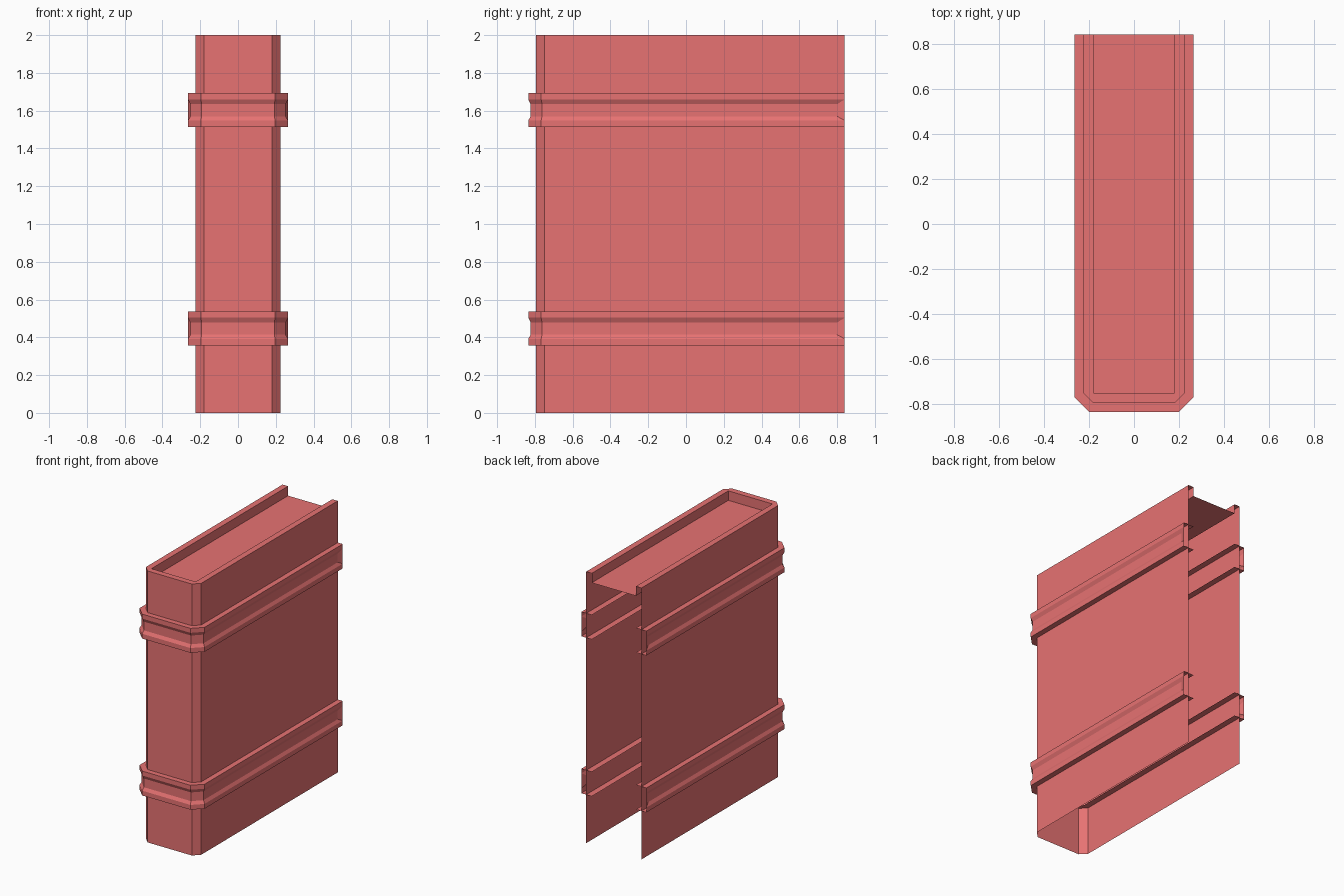
import bpy, bmesh

if "Cube" in bpy.data.objects:
    bpy.data.objects.remove(bpy.data.objects["Cube"])

BACK = 0.84

mat = bpy.data.materials.new("red_paint")
mat.diffuse_color = (0.8, 0.17, 0.17, 1)
mat.use_nodes = True
mat.node_tree.nodes["Principled BSDF"].inputs["Base Color"].default_value = mat.diffuse_color


def u_path(half, front, cut, back=BACK):
    """U-shaped plan with chamfered front corners, open at the back."""
    right = [(half - cut, -front), (half, -front + cut), (half, back)]
    return [(-x, y) for x, y in reversed(right)] + right


WALL = u_path(0.225, 0.795, 0.045)
INNER = u_path(0.18, 0.75, 0)
BAND = u_path(0.265, 0.835, 0.068)
GROOVE = u_path(0.252, 0.822, 0.06, 0.80)


def sweep(name, rows, floor=False, end_caps=()):
    """Skin a stack of (path, z) rows into an open sheet."""
    bm = bmesh.new()
    vs = [[bm.verts.new((x, y, z)) for x, y in path] for path, z in rows]
    for a, b in zip(vs, vs[1:]):
        for i in range(len(a) - 1):
            bm.faces.new((a[i], a[i + 1], b[i + 1], b[i]))
    if floor:
        bm.faces.new(vs[-1])
    if end_caps:
        c = [vs[r] for r in end_caps]
        bm.faces.new([row[-1] for row in c])
        bm.faces.new([row[0] for row in reversed(c)])
    bmesh.ops.remove_doubles(bm, verts=bm.verts, dist=1e-5)
    me = bpy.data.meshes.new(name)
    bm.to_mesh(me)
    bm.free()
    me.materials.append(mat)
    ob = bpy.data.objects.new(name, me)
    bpy.context.collection.objects.link(ob)
    return ob


# Main shell: walls, top rim and recessed top panel
sweep("shell", [(WALL, 0), (WALL, 2), (INNER, 2), (INNER, 1.93)], floor=True)

# Grooved bands wrapping the shell, groove closing toward the back edge
for name, z in (("lower_band", 0.357), ("upper_band", 1.513)):
    sweep(name, [(INNER, z), (BAND, z), (BAND, z + 0.035), (GROOVE, z + 0.057),
                 (GROOVE, z + 0.121), (BAND, z + 0.147), (BAND, z + 0.18),
                 (INNER, z + 0.18)], end_caps=(2, 5, 4, 3)[::1])
